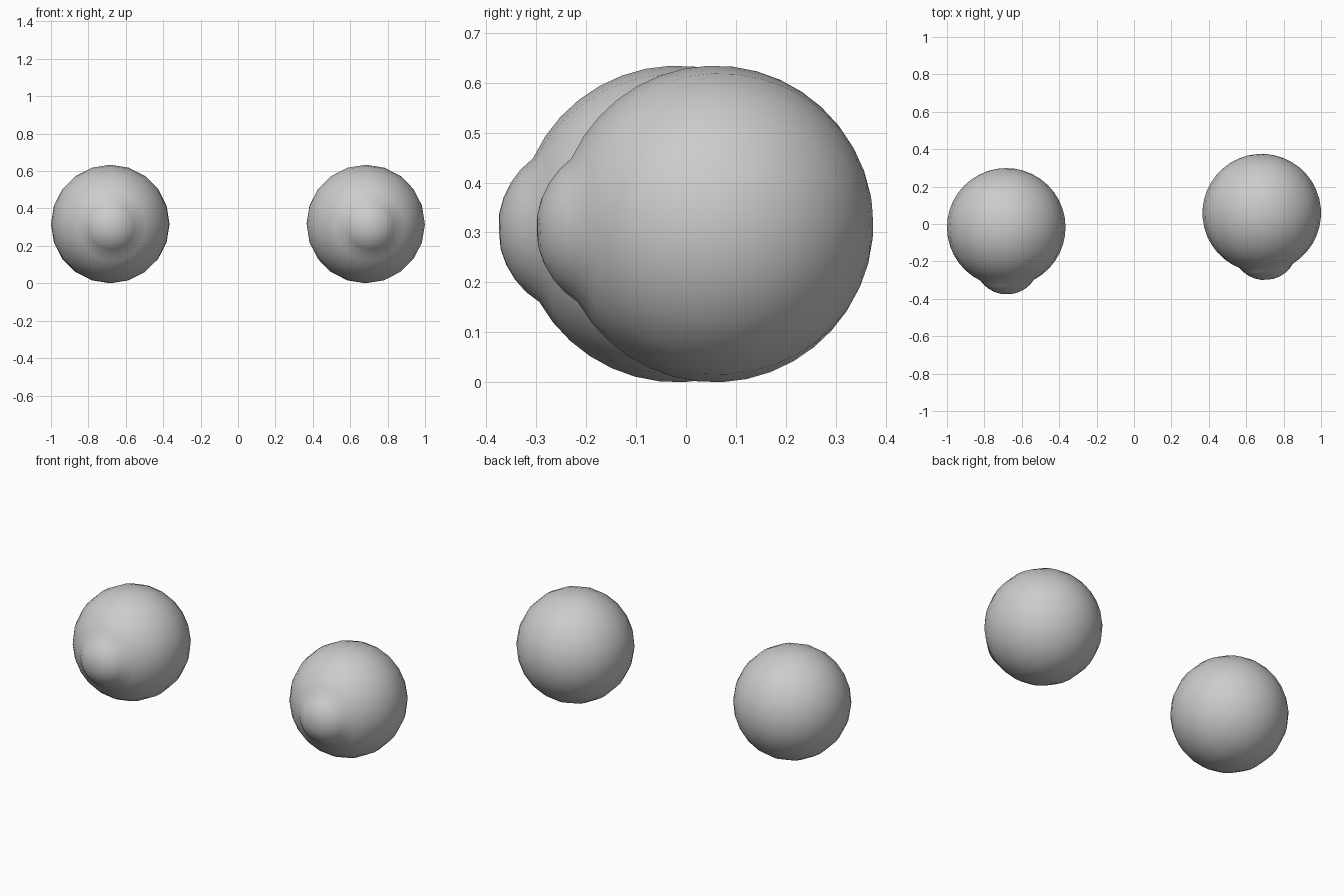
import bpy, bmesh
from math import sin, cos, pi, radians
from mathutils import Matrix

cube = bpy.data.objects.get("Cube")
if cube:
    bpy.data.objects.remove(cube, do_unlink=True)

R = 0.317        # eyeball radius
BULGE_R = 0.174  # cornea radius
SIDES = 20
JOINT = 27       # degrees from the gaze axis where cornea meets eyeball

grey = bpy.data.materials.new("plain grey")
grey.use_nodes = True
color = (0.6, 0.6, 0.6, 1)
grey.diffuse_color = color
grey.node_tree.nodes["Principled BSDF"].inputs["Base Color"].default_value = color


def eye_profile():
    """(radius, forward distance) pairs from cornea tip to back pole."""
    edge = radians(JOINT)
    half = R * sin(edge)
    offset = R * cos(edge) - (BULGE_R**2 - half**2) ** 0.5
    cap = [radians(a) for a in (12, 23, 34, 45)]
    points = [(BULGE_R * sin(a), offset + BULGE_R * cos(a)) for a in cap]
    points += [(R * sin(radians(a)), R * cos(radians(a))) for a in range(JOINT, 180, 9)]
    return points, offset + BULGE_R * cos(cap[0])


def make_eye(name, x, y, yaw):
    bm = bmesh.new()
    profile, tip = eye_profile()
    rings = []
    for r, d in profile:
        rings.append([bm.verts.new((r * cos(2 * pi * i / SIDES), -d, r * sin(2 * pi * i / SIDES)))
                      for i in range(SIDES)])
    for a, b in zip(rings, rings[1:]):
        for i in range(SIDES):
            j = (i + 1) % SIDES
            bm.faces.new((a[i], a[j], b[j], b[i]))
    # fans closing the cornea tip and the back
    for ring, pole in ((rings[0], -tip - 0.002), (rings[-1], R)):
        v = bm.verts.new((0, pole, 0))
        for i in range(SIDES):
            bm.faces.new((ring[i], ring[(i + 1) % SIDES], v))
    bmesh.ops.recalc_face_normals(bm, faces=bm.faces)
    for f in bm.faces:
        f.smooth = True
    # gaze slightly down and aside
    turn = Matrix.Rotation(radians(yaw), 4, 'Z') @ Matrix.Rotation(radians(2.5), 4, 'X')
    bmesh.ops.transform(bm, matrix=turn, verts=bm.verts)
    mesh = bpy.data.meshes.new(name)
    bm.to_mesh(mesh)
    bm.free()
    mesh.materials.append(grey)
    obj = bpy.data.objects.new(name, mesh)
    obj.location = (x, y, R)
    bpy.context.collection.objects.link(obj)


make_eye("right_eyeball", -0.683, -0.018, 1)
make_eye("left_eyeball", 0.683, 0.058, 5)
